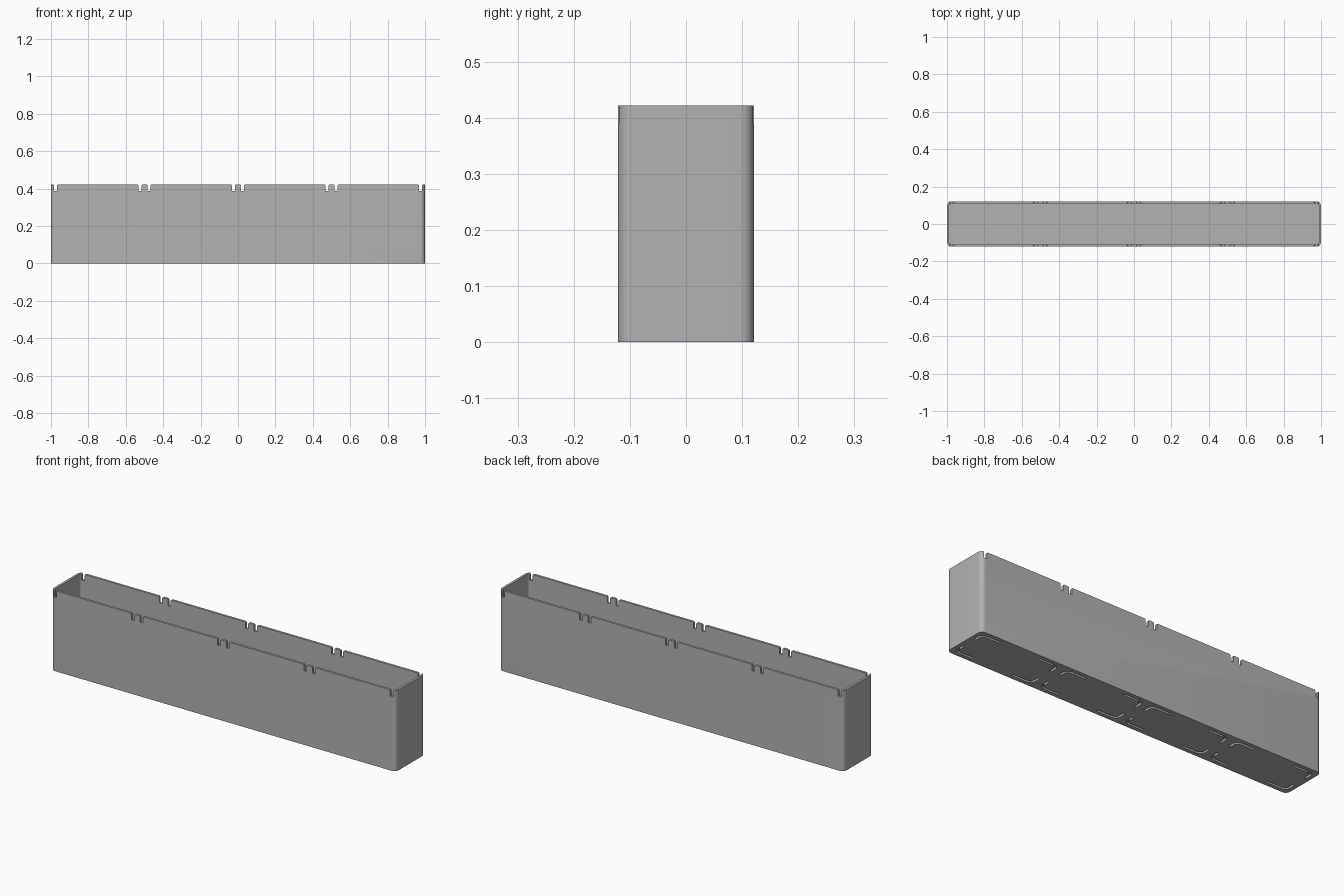
import bpy, bmesh, math
from mathutils import Vector

if "Cube" in bpy.data.objects:
    bpy.data.objects.remove(bpy.data.objects["Cube"], do_unlink=True)

HALF_X, HALF_Y, HEIGHT = 1.0, 0.121, 0.422
WALL, FLOOR, RADIUS = 0.012, 0.02, 0.024
CELL, INSET = 0.5, 0.027

grey = bpy.data.materials.new("plain grey")
grey.use_nodes = True
COLOUR = (0.45, 0.45, 0.45, 1)
grey.diffuse_color = COLOUR
grey.node_tree.nodes["Principled BSDF"].inputs["Base Color"].default_value = COLOUR


def arc(cx, cy, r, start, steps=8):
    """Quarter circle of points, starting at an angle in degrees."""
    angles = [math.radians(start + 90 * i / steps) for i in range(steps + 1)]
    return [(cx + r * math.cos(a), cy + r * math.sin(a)) for a in angles]


def rounded_rect(hx, hy, r):
    pts = []
    for start, sx, sy in ((0, 1, 1), (90, -1, 1), (180, -1, -1), (270, 1, -1)):
        pts += arc(sx * (hx - r), sy * (hy - r), r, start)
    return pts


def add_prism(bm, outline, depth):
    """Closed solid from a 3D outline pushed along a depth vector."""
    face = bm.faces.new([bm.verts.new(p) for p in outline])
    ext = bmesh.ops.extrude_face_region(bm, geom=[face], use_keep_orig=True)
    moved = [g for g in ext["geom"] if isinstance(g, bmesh.types.BMVert)]
    bmesh.ops.translate(bm, vec=Vector(depth), verts=moved)


def finish(bm, name):
    bmesh.ops.recalc_face_normals(bm, faces=bm.faces[:])
    mesh = bpy.data.meshes.new(name)
    bm.to_mesh(mesh)
    bm.free()
    mesh.materials.append(grey)
    obj = bpy.data.objects.new(name, mesh)
    bpy.context.collection.objects.link(obj)
    return obj


def select_only(obj):
    bpy.ops.object.select_all(action="DESELECT")
    obj.select_set(True)
    bpy.context.view_layer.objects.active = obj


def cut(target, cutter):
    cutter.hide_render = True
    mod = target.modifiers.new("cut", "BOOLEAN")
    mod.object, mod.operation, mod.solver = cutter, "DIFFERENCE", "EXACT"
    select_only(target)
    bpy.ops.object.modifier_apply(modifier=mod.name)
    bpy.data.objects.remove(cutter, do_unlink=True)


# Outer body with rounded upright corners
bm = bmesh.new()
add_prism(bm, [(x, y, 0) for x, y in rounded_rect(HALF_X, HALF_Y, RADIUS)], (0, 0, HEIGHT))
bin_body = finish(bm, "bin_body")

# Hollow inside
bm = bmesh.new()
inner = rounded_rect(HALF_X - WALL, HALF_Y - WALL, RADIUS - WALL)
add_prism(bm, [(x, y, FLOOR) for x, y in inner], (0, 0, HEIGHT))
cut(bin_body, finish(bm, "cavity_cutter"))

# Rim notches on the front and back walls, flared at the mouth
bm = bmesh.new()
half = 0.008
side = [(half, HEIGHT - 0.034), (half, HEIGHT - 0.005), (half + 0.004, HEIGHT), (half + 0.004, HEIGHT + 0.05)]
notch = side + [(-x, z) for x, z in reversed(side)]
for i in range(4):
    for end in (-1, 1):
        cx = (i - 1.5) * CELL + end * (CELL / 2 - INSET + 0.002)
        add_prism(bm, [(cx + x, -0.3, z) for x, z in notch], (0, 0.6, 0))
cut(bin_body, finish(bm, "notch_cutter"))

# Corner shaped grooves under each of the four cells
bm = bmesh.new()
groove, bend, arm_x, arm_y = 0.012, 0.028, 0.11, 0.055
hx, hy = CELL / 2 - INSET, HALF_Y - INSET


def corner_edge(offset):
    pts = arc(hx - bend, hy - bend, bend + offset, 0, 6)
    return [(hx + offset, hy - arm_y)] + pts + [(hx - arm_x, hy + offset)]


hook = corner_edge(groove / 2) + corner_edge(-groove / 2)[::-1]
for i in range(4):
    for sx in (-1, 1):
        for sy in (-1, 1):
            cx = (i - 1.5) * CELL
            add_prism(bm, [(cx + sx * x, sy * y, -0.01) for x, y in hook], (0, 0, 0.022))
cut(bin_body, finish(bm, "groove_cutter"))

select_only(bin_body)
bpy.ops.object.shade_smooth_by_angle(angle=math.radians(30))
